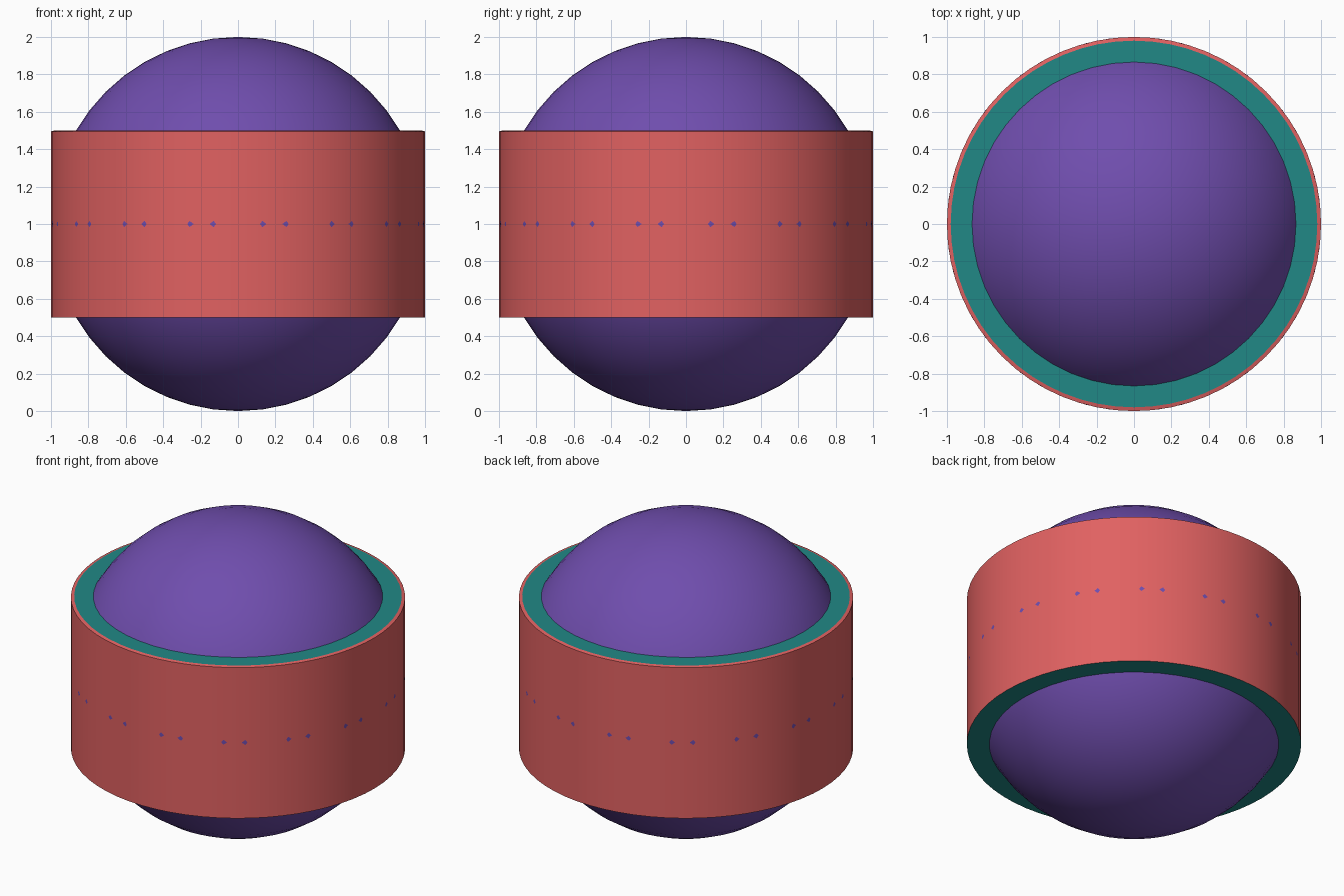
import bpy, bmesh, math

if "Cube" in bpy.data.objects:
    bpy.data.objects.remove(bpy.data.objects["Cube"])


def colour(name, rgb):
    m = bpy.data.materials.new(name)
    m.diffuse_color = (*rgb, 1)
    m.use_nodes = True
    m.node_tree.nodes["Principled BSDF"].inputs["Base Color"].default_value = m.diffuse_color
    return m


def lathe(name, profile, mat, steps=64, closed=False):
    # spin a (radius, z) profile around the vertical axis
    bm = bmesh.new()
    rings = [[bm.verts.new((r * math.cos(2 * math.pi * i / steps),
                            r * math.sin(2 * math.pi * i / steps), z))
              for i in range(steps)] for r, z in profile]
    pairs = list(zip(rings, rings[1:]))
    if closed:
        pairs.append((rings[-1], rings[0]))
    for a, b in pairs:
        for i in range(steps):
            j = (i + 1) % steps
            bm.faces.new((a[i], a[j], b[j], b[i]))
    bmesh.ops.recalc_face_normals(bm, faces=bm.faces)
    mesh = bpy.data.meshes.new(name)
    bm.to_mesh(mesh)
    bm.free()
    ob = bpy.data.objects.new(name, mesh)
    bpy.context.collection.objects.link(ob)
    mesh.materials.append(mat)
    bpy.ops.object.select_all(action='DESELECT')
    ob.select_set(True)
    bpy.context.view_layer.objects.active = ob
    bpy.ops.object.shade_smooth_by_angle(angle=math.radians(30))
    return ob


purple = colour("purple", (0.16, 0.075, 0.42))
red = colour("red", (0.75, 0.12, 0.12))
teal = colour("teal", (0.015, 0.25, 0.24))

# Ball whose equator just touches the band
bpy.ops.mesh.primitive_uv_sphere_add(segments=48, ring_count=24, radius=1, location=(0, 0, 1))
ball = bpy.context.object
ball.name = "ball"
ball.data.materials.append(purple)
bpy.ops.object.shade_smooth()

# Outer band with a thin rim at the top
lathe("outer_band", [(1, 0.5), (1, 1.495), (0.98, 1.5)], red)

# Flat collars between the band and the ball
lathe("top_collar", [(0.98, 1.5), (0.85, 1.5)], teal)
bottom = lathe("bottom_collar", [(1, 0.5), (0.85, 0.5)], teal)
bottom.data.flip_normals()
